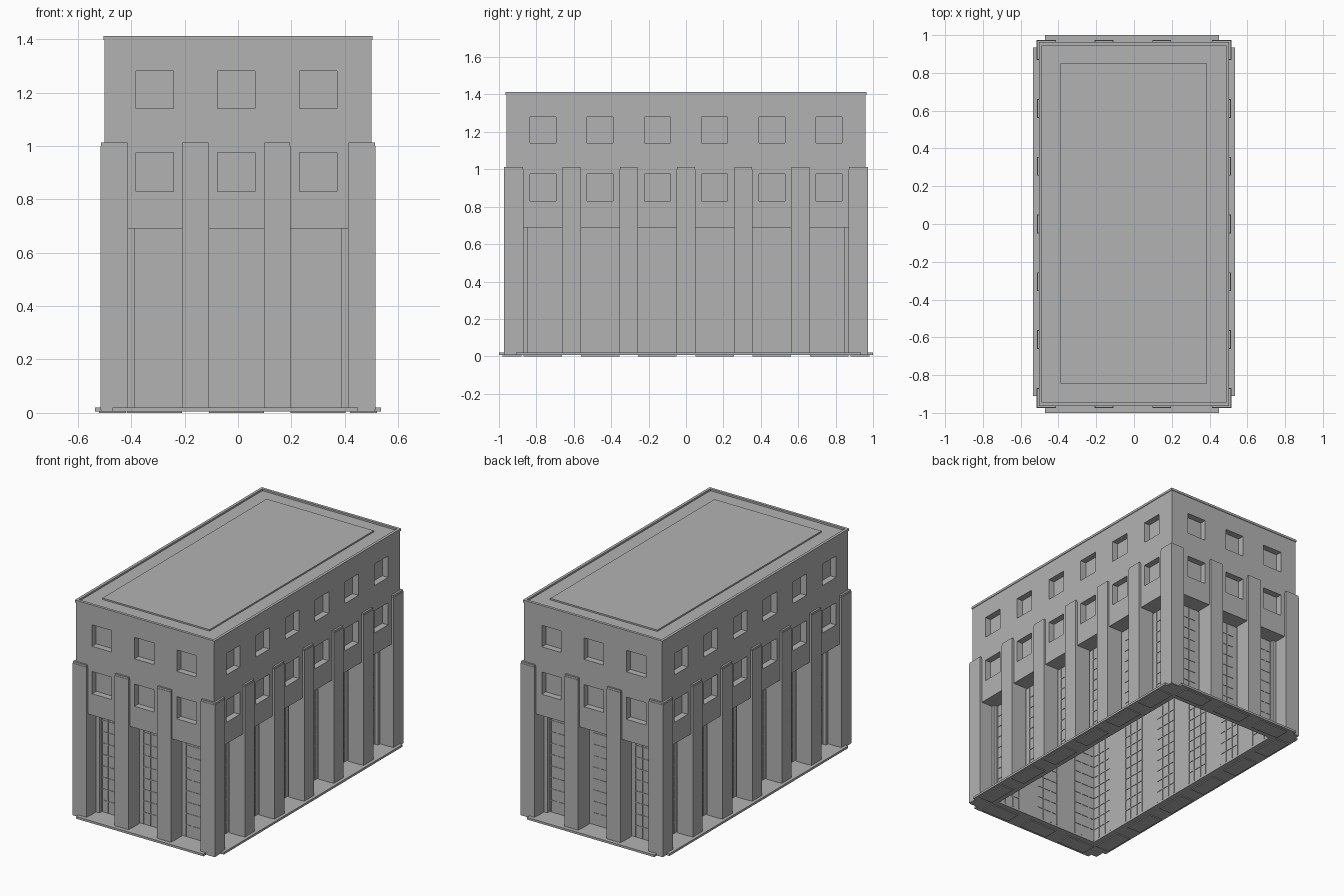
import bpy, bmesh
from mathutils import Matrix, Vector

if "Cube" in bpy.data.objects:
    bpy.data.objects.remove(bpy.data.objects["Cube"])

HX, HY = 0.50, 0.96        # outer wall half sizes
CX, CY = 0.392, 0.852      # recessed core half sizes
PITCH = 0.306              # bay spacing
SH = -0.006                # small sideways shift of the end facades

# One darker grey for the whole building
grey = bpy.data.materials.new("concrete_grey")
grey.diffuse_color = (0.45, 0.45, 0.45, 1)
grey.use_nodes = True
grey.node_tree.nodes["Principled BSDF"].inputs["Base Color"].default_value = grey.diffuse_color


def finish(name, bm):
    me = bpy.data.meshes.new(name)
    bm.to_mesh(me)
    bm.free()
    me.materials.append(grey)
    ob = bpy.data.objects.new(name, me)
    bpy.context.collection.objects.link(ob)
    return ob


def make(name, boxes):
    bm = bmesh.new()
    for x0, x1, y0, y1, z0, z1 in boxes:
        c = Vector(((x0 + x1) / 2, (y0 + y1) / 2, (z0 + z1) / 2))
        s = Matrix.Diagonal((abs(x1 - x0), abs(y1 - y0), abs(z1 - z0), 1))
        bmesh.ops.create_cube(bm, size=1, matrix=Matrix.Translation(c) @ s)
    return finish(name, bm)


def make_ring(name, ox, oy, ix, iy, z0, z1):
    """Rectangular tube: outer half sizes ox, oy and inner ix, iy."""
    bm = bmesh.new()
    loops = []
    for hx, hy, z in ((ox, oy, z0), (ox, oy, z1), (ix, iy, z1), (ix, iy, z0)):
        loops.append([bm.verts.new((a * hx, b * hy, z))
                      for a, b in ((-1, -1), (1, -1), (1, 1), (-1, 1))])
    for k in range(4):
        p, q = loops[k], loops[(k + 1) % 4]
        for i in range(4):
            j = (i + 1) % 4
            bm.faces.new((p[i], p[j], q[j], q[i]))
    bmesh.ops.recalc_face_normals(bm, faces=bm.faces[:])
    return finish(name, bm)


def facade(side, u0, u1, d0, d1, z0, z1):
    """Box on a facade: u runs along the wall, d is distance from the centre."""
    axis, sg = side
    d = sorted((sg * d0, sg * d1))
    return (u0, u1, *d, z0, z1) if axis == 'y' else (*d, u0, u1, z0, z1)


def corners(x0, x1, y0, y1, z0, z1):
    """The same box mirrored to all four corners."""
    return [(*sorted((sx * x0, sx * x1)), *sorted((sy * y0, sy * y1)), z0, z1)
            for sx in (-1, 1) for sy in (-1, 1)]


def bays(side):
    if side[0] == 'y':
        return [SH + (i - 1) * PITCH for i in range(3)], HY, CY, CX
    return [(i - 2.5) * PITCH for i in range(6)], HX, CX, CY


# Repeated parts gathered over the four facades
cuts, columns, caps, bars, plates = [], [], [], [], []
for side in [('y', -1), ('y', 1), ('x', -1), ('x', 1)]:
    centres, half, core, end = bays(side)
    for c in centres:
        for z0, z1 in ((0.83, 0.975), (1.14, 1.28)):
            cuts.append(facade(side, c - 0.07, c + 0.07, half - 0.042, half + 0.05, z0, z1))
        # glazing grid of the recessed storey
        for k in (-0.08, -0.03, 0.03, 0.08):
            u = max(-end + 0.005, min(end - 0.005, c + k))
            bars.append(facade(side, u - 0.003, u + 0.003, core - 0.011, core + 0.003, 0.02, 0.69))
        for r in range(1, 9):
            z = 0.02 + r * 0.0745
            bars.append(facade(side, c - 0.08, c + 0.08, core - 0.011, core + 0.003,
                               z - 0.003, z + 0.003))
        plates.append(facade(side, c - 0.103, c + 0.103, half - 0.08, half + 0.02, 0, 0.008))
    for a, b in zip(centres, centres[1:]):
        m = (a + b) / 2
        columns.append(facade(side, m - 0.05, m + 0.05, half - 0.1, half + 0.014, 0.01, 1.0))
        caps.append(facade(side, m - 0.048, m + 0.048, half - 0.01, half + 0.012, 1.0, 1.012))

# Upper wall ring with window recesses
wall = make_ring("upper_wall", HX, HY, CX - 0.004, CY - 0.004, 0.69, 1.40)
cutter = make("window_cutter", cuts)
cutter.hide_render = True
mod = wall.modifiers.new("windows", 'BOOLEAN')
mod.operation = 'DIFFERENCE'
mod.solver = 'EXACT'
mod.object = cutter
dg = bpy.context.evaluated_depsgraph_get()
dg.update()
cut_mesh = bpy.data.meshes.new_from_object(wall.evaluated_get(dg))
wall.modifiers.clear()
wall.data = cut_mesh
bpy.data.objects.remove(cutter)

# Columns, square corner piers and their caps
make("columns", columns)
make("corner_piers", corners(0.412, 0.515, 0.869, 0.974, 0.01, 1.0))
make("column_caps", caps + corners(0.414, 0.513, 0.871, 0.972, 1.0, 1.012))
# Small posts joining the piers to the core
make("corner_posts", corners(0.388, 0.418, 0.848, 0.876, 0.015, 0.695))

# Recessed ground storey, open underneath
make_ring("core_wall", CX, CY, CX - 0.008, CY - 0.008, 0.006, 0.70)
make("glazing_bars", bars)

# Base slab ring with stepped edges and underside plates
make_ring("base_slab", 0.512, 0.972, CX - 0.004, CY - 0.004, 0.006, 0.018)
make("base_steps", [(*sorted((s * 0.49, s * 0.535)), -0.91, 0.935, 0.006, 0.02) for s in (-1, 1)]
     + [(-0.47, 0.45, *sorted((s * 0.94, s * 1.0)), 0.006, 0.02) for s in (-1, 1)])
make("base_plates", plates)

# Roof deck, raised panel and thin parapet
make("roof_panel", [(-0.388, 0.386, -0.845, 0.85, 1.386, 1.41)])
make_ring("roof_deck", 0.498, 0.958, 0.37, 0.83, 1.39, 1.4005)
make_ring("parapet", 0.504, 0.964, 0.486, 0.946, 1.397, 1.412)
